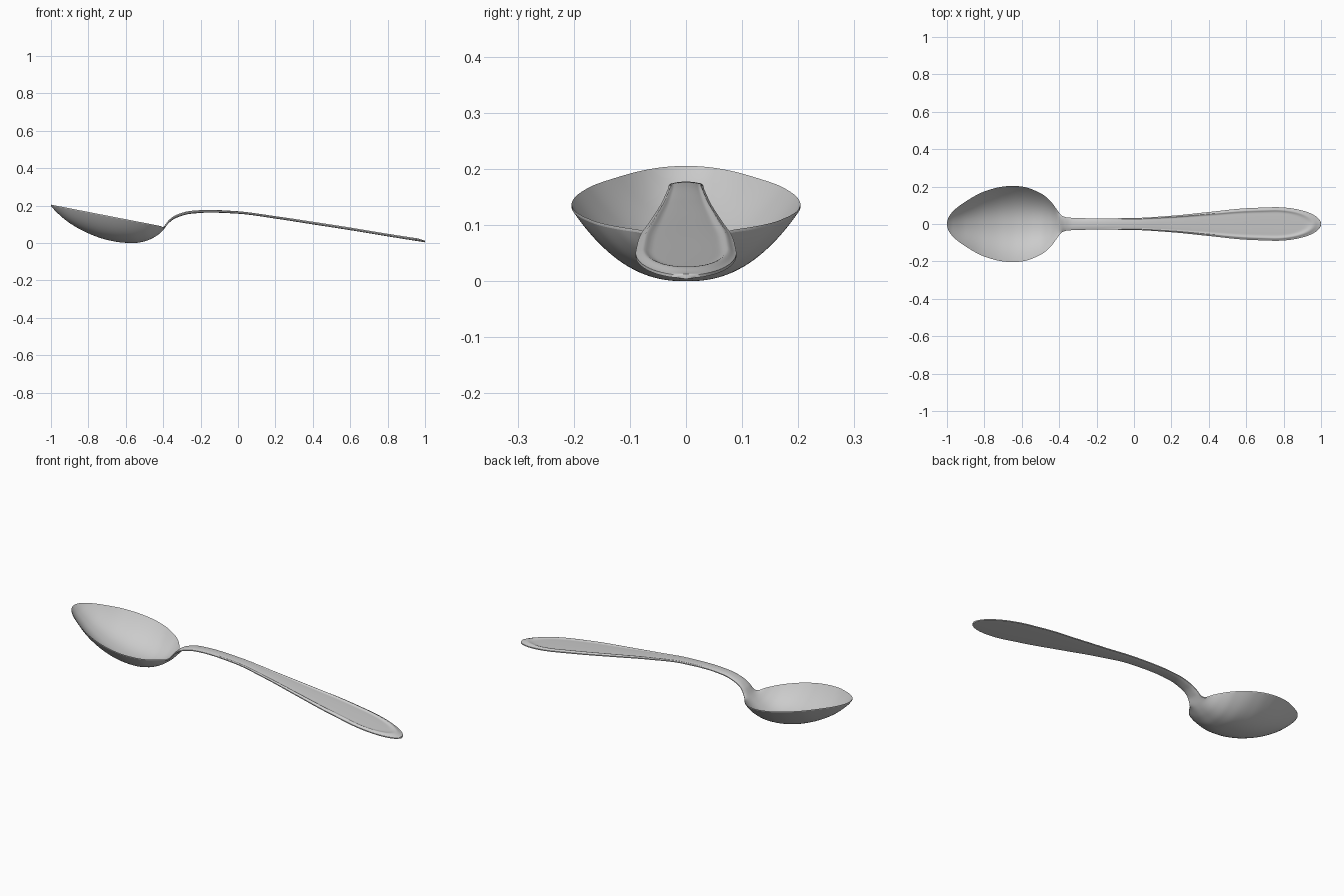
import bpy, bmesh, math

if "Cube" in bpy.data.objects:
    bpy.data.objects.remove(bpy.data.objects["Cube"])


def curve(points):
    """Smooth monotone interpolation through (x, value) points."""
    xs = [p[0] for p in points]
    vs = [p[1] for p in points]
    n = len(xs)
    d = [(vs[i + 1] - vs[i]) / (xs[i + 1] - xs[i]) for i in range(n - 1)]
    m = [d[0]] + [2 * a * b / (a + b) if a * b > 0 else 0.0
                  for a, b in zip(d, d[1:])] + [d[-1]]

    def f(x):
        x = min(max(x, xs[0]), xs[-1])
        i = max(k for k in range(n - 1) if xs[k] <= x)
        h = xs[i + 1] - xs[i]
        t = (x - xs[i]) / h
        return ((1 + 2 * t) * (1 - t) ** 2 * vs[i] + t * (1 - t) ** 2 * h * m[i]
                + t * t * (3 - 2 * t) * vs[i + 1] + t * t * (t - 1) * h * m[i + 1])
    return f


# Outline half-width, stored squared so the tip closes round
width_sq = curve([(x, w * w) for x, w in [
    (-1, 0), (-.9, .12), (-.8, .174), (-.7, .2), (-.65, .204), (-.6, .2), (-.5, .165),
    (-.45, .126), (-.42, .088), (-.4, .06), (-.38, .042), (-.35, .034), (-.2, .03),
    (0, .032), (.2, .044), (.4, .064), (.6, .084), (.75, .09)]])
END_X, END_L = .75, .25

# Underside centre line, rim height, thickness and section fullness
under = curve([(-1, .198), (-.97, .165), (-.9, .107), (-.8, .052), (-.7, .017), (-.62, .003),
               (-.56, .0), (-.5, .009), (-.45, .03), (-.42, .05), (-.4, .069), (-.37, .107),
               (-.33, .135), (-.25, .157), (-.15, .163), (0, .157), (.2, .131),
               (.4, .1), (.6, .069), (.8, .036), (1, .004)])
thick = curve([(-1, .007), (-.55, .008), (-.42, .014), (-.35, .016), (-.1, .014), (.3, .011), (1, .009)])
power = curve([(-1, 2.3), (-.45, 2.4), (-.35, 2.6), (1, 3)])
blend = curve([(-1, 0), (-.42, 0), (-.36, 1), (1, 1)])
bead_height = curve([(-1, 0), (-.36, 0), (.1, .003), (.5, .006), (1, .006)])


def half_width(x):
    if x > END_X:
        return .09 * math.sqrt(max(0, 1 - ((x - END_X) / END_L) ** 2))
    return math.sqrt(max(0, width_sq(x)))


def section(x, s):
    """Return y, underside z and top z at fraction s across the spoon."""
    w = max(half_width(x), .0004)
    zb, th, b = under(x), thick(x), blend(x)
    rim = .203 - (x + 1) * .195
    edge = rim * (1 - b) + (zb + th * .45) * b
    te = .005
    f = abs(s) ** power(x)
    low = zb + (edge - te / 2 - zb) * f
    top = zb + th + (edge + te / 2 - zb - th) * f
    # raised border that follows the handle outline round its end
    e = abs(s)
    if x > END_X:
        e = math.hypot((x - END_X) / END_L, w * s / .09)
    top += bead_height(x) * math.exp(-((e - .84) / .09) ** 2)
    return w * s, low, top


def cosine(a, b, n):
    return [a + (b - a) * (1 - math.cos(math.pi * i / n)) / 2 for i in range(n + 1)]


# Spoon: bowl and handle lofted as one closed skin
stations = cosine(-1, -.38, 80)[:-1] + cosine(-.38, 1, 130)
across = [math.sin(math.pi / 2 * (-1 + 2 * j / 56)) for j in range(57)]
bm = bmesh.new()
rings = []
for x in stations:
    pts = [section(x, s) for s in across]
    ring = [(x, y, top) for y, low, top in pts] + [(x, y, low) for y, low, top in reversed(pts)]
    rings.append([bm.verts.new(p) for p in ring])
for a, b in zip(rings, rings[1:]):
    for j in range(len(a)):
        k = (j + 1) % len(a)
        bm.faces.new((a[j], a[k], b[k], b[j]))
bm.faces.new(rings[0])
bm.faces.new(rings[-1])
bmesh.ops.recalc_face_normals(bm, faces=bm.faces)
mesh = bpy.data.meshes.new("spoon")
bm.to_mesh(mesh)
bm.free()
spoon = bpy.data.objects.new("spoon", mesh)
bpy.context.collection.objects.link(spoon)
bpy.context.view_layer.objects.active = spoon
spoon.select_set(True)
bpy.ops.object.shade_smooth_by_angle(angle=math.radians(50))
